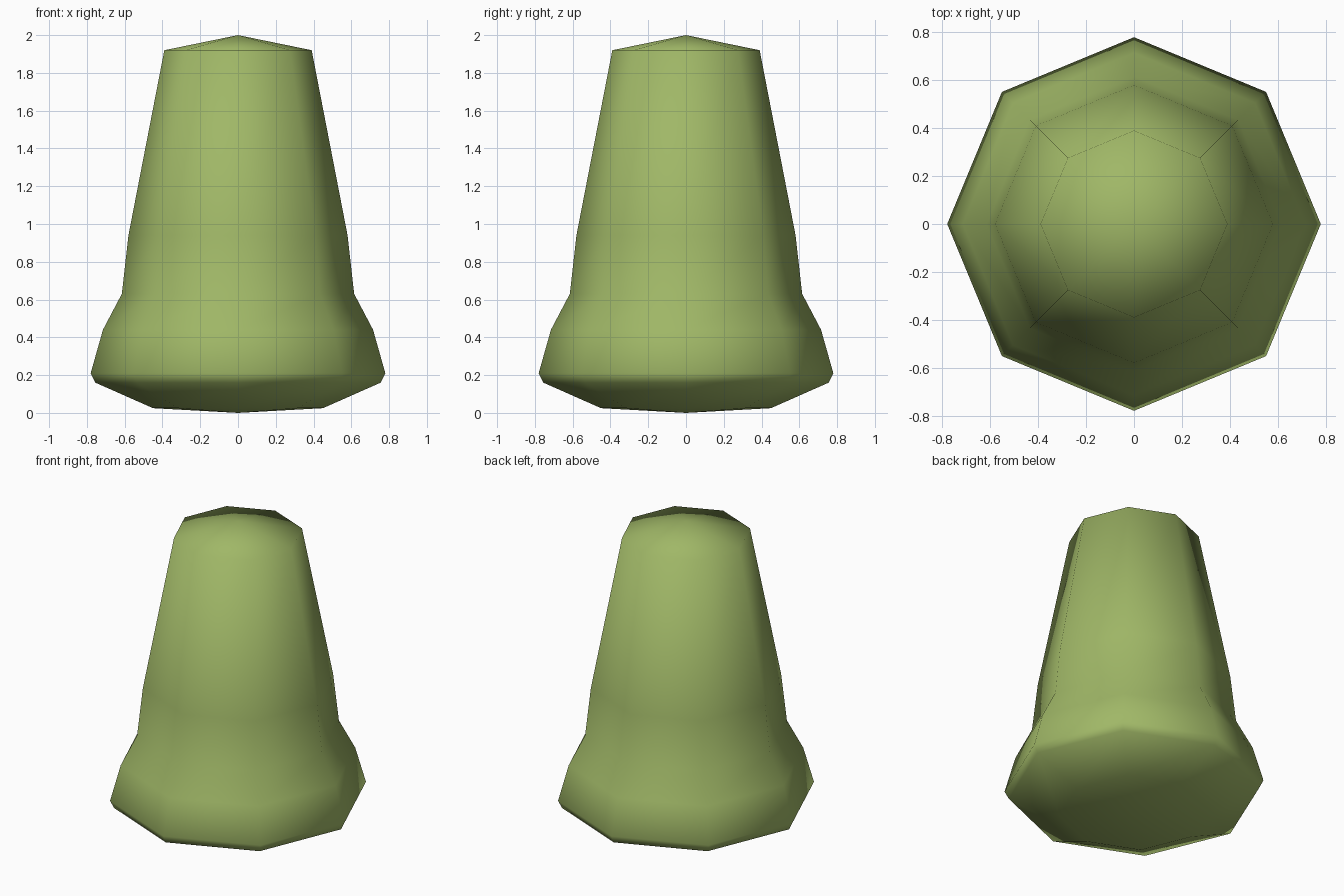
import bpy, bmesh, math

if "Cube" in bpy.data.objects:
    bpy.data.objects.remove(bpy.data.objects["Cube"])

SIDES = 8
# radius, height of each ring, from the underside to the top rim
PROFILE = [(0.45, 0.025), (0.755, 0.16), (0.78, 0.21), (0.715, 0.44),
           (0.615, 0.63), (0.58, 0.94), (0.39, 1.92)]

green = bpy.data.materials.new("soft_green")
green.diffuse_color = (0.35, 0.475, 0.135, 1)
green.use_nodes = True
green.node_tree.nodes["Principled BSDF"].inputs["Base Color"].default_value = green.diffuse_color

# tapered eight-sided body with flared foot, shallow pointed cap and base
bm = bmesh.new()
rings = []
for r, z in PROFILE:
    rings.append([bm.verts.new((r * math.cos(math.tau * i / SIDES),
                                r * math.sin(math.tau * i / SIDES), z))
                  for i in range(SIDES)])
bottom = bm.verts.new((0, 0, 0))
top = bm.verts.new((0, 0, 2))
for i in range(SIDES):
    j = (i + 1) % SIDES
    for a, b in zip(rings, rings[1:]):
        bm.faces.new((a[i], a[j], b[j], b[i]))
    bm.faces.new((bottom, rings[0][j], rings[0][i]))
    bm.faces.new((rings[-1][i], rings[-1][j], top))
bmesh.ops.recalc_face_normals(bm, faces=bm.faces)
for f in bm.faces:
    f.smooth = True

mesh = bpy.data.meshes.new("flared_body")
bm.to_mesh(mesh)
bm.free()
mesh.materials.append(green)
body = bpy.data.objects.new("flared_body", mesh)
bpy.context.collection.objects.link(body)
